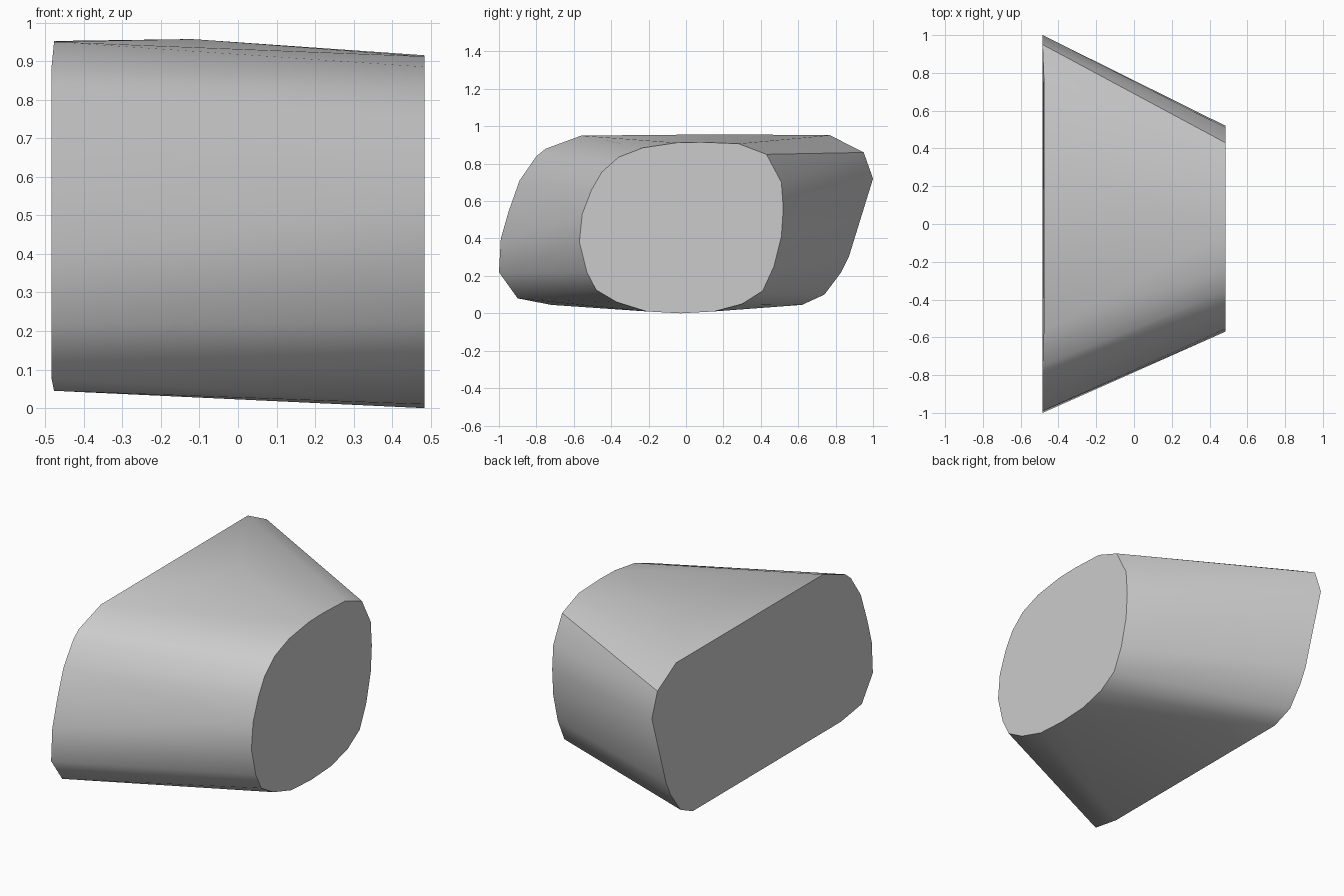
import bpy
import bmesh
import math

# Remove the default cube
default_cube = bpy.data.objects.get("Cube")
if default_cube:
    bpy.data.objects.remove(default_cube, do_unlink=True)


def make_material(name, colour):
    material = bpy.data.materials.new(name)
    material.use_nodes = True
    material.diffuse_color = colour
    shader = material.node_tree.nodes["Principled BSDF"]
    shader.inputs["Base Color"].default_value = colour
    return material


def add_outline(bm, x, outline):
    """Place a (y, z) outline on the plane at x."""
    return [bm.verts.new((x, y, z)) for y, z in outline]


HALF_WIDTH = 0.484

# Wide end, slanted rounded outline
wide_end = [
    (-.56, .95), (-.75, .88), (-.8, .84), (-.89, .71), (-.95, .54),
    (-.99, .4), (-1, .22), (-.9, .08), (-.72, .045), (.62, .045),
    (.74, .1), (.83, .22), (.87, .3), (.91, .43), (.95, .56),
    (1, .72), (.95, .86), (.77, .952),
]

# Narrow end, rounded outline
narrow_end = [
    (-.23, .885), (-.05, .912), (.08, .915), (.28, .907), (.43, .85),
    (.51, .7), (.52, .56), (.51, .41), (.47, .25), (.41, .12),
    (.3, .05), (.15, .01), (-.03, 0), (-.21, .01), (-.37, .06),
    (-.48, .125), (-.53, .22), (-.57, .38), (-.555, .53),
    (-.505, .66), (-.45, .755), (-.36, .835),
]

# Skin the two ends into one tapered solid
bm = bmesh.new()
wide_verts = add_outline(bm, -HALF_WIDTH, wide_end)
add_outline(bm, HALF_WIDTH, narrow_end)
# Slight crown on the upper surface
bm.verts.new((-.12, .2, .957))
bmesh.ops.convex_hull(bm, input=bm.verts[:])

# Merge the flat end triangles into single caps
for side in (-1, 1):
    cap = [f for f in bm.faces
           if all(abs(v.co.x - side * HALF_WIDTH) < .001 for v in f.verts)]
    inner = [e for e in bm.edges
             if len(e.link_faces) == 2 and all(f in cap for f in e.link_faces)]
    bmesh.ops.dissolve_edges(bm, edges=inner, use_verts=False)

# Pull the top and bottom of the wide cap inward a little
for vert in wide_verts:
    if vert.is_valid and (vert.co.z > .9 or vert.co.z < .07):
        vert.co.x += .007

bmesh.ops.recalc_face_normals(bm, faces=bm.faces[:])
mesh = bpy.data.meshes.new("tapered_block")
bm.to_mesh(mesh)
bm.free()

block = bpy.data.objects.new("tapered_block", mesh)
bpy.context.collection.objects.link(block)
mesh.materials.append(make_material("light grey", (.6, .6, .6, 1)))

# Smooth sides with crisp end caps
bpy.ops.object.select_all(action="DESELECT")
block.select_set(True)
bpy.context.view_layer.objects.active = block
bpy.ops.object.shade_smooth_by_angle(angle=math.radians(30))
